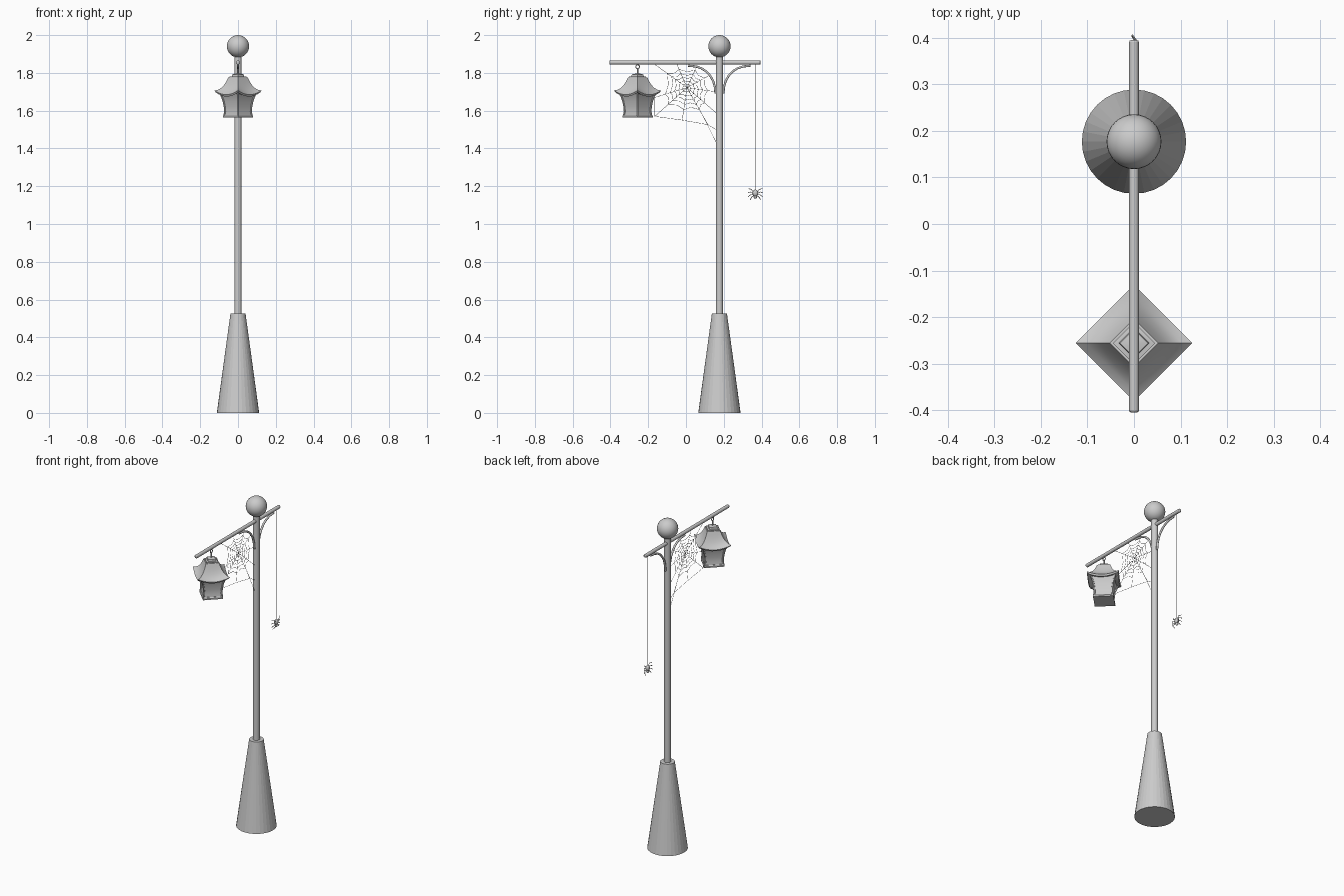
import bpy, bmesh, math
from mathutils import Vector

if "Cube" in bpy.data.objects:
    bpy.data.objects.remove(bpy.data.objects["Cube"])

POLE_Y = 0.177
LAMP_Y = -0.256


def smooth(ob, angle=40):
    bpy.ops.object.select_all(action='DESELECT')
    ob.select_set(True)
    bpy.context.view_layer.objects.active = ob
    bpy.ops.object.shade_smooth_by_angle(angle=math.radians(angle))


def tubes(name, paths, r, res=3, cyclic=False):
    """Round rods along polylines, turned into one mesh."""
    cu = bpy.data.curves.new(name, 'CURVE')
    cu.dimensions = '3D'
    cu.bevel_depth = r
    cu.bevel_resolution = res
    cu.use_fill_caps = True
    for path in paths:
        sp = cu.splines.new('POLY')
        sp.points.add(len(path) - 1)
        for p, co in zip(sp.points, path):
            p.co = (*co, 1)
        sp.use_cyclic_u = cyclic
    ob = bpy.data.objects.new(name, cu)
    bpy.context.collection.objects.link(ob)
    bpy.ops.object.select_all(action='DESELECT')
    ob.select_set(True)
    bpy.context.view_layer.objects.active = ob
    bpy.ops.object.convert(target='MESH')
    ob = bpy.context.object
    ob.name = name
    smooth(ob)
    return ob


def diamond_loft(name, profile, n=8):
    """Four-sided loft; profile rows are (corner radius, z, sag of side middle)."""
    bm = bmesh.new()
    rings = []
    for r, z, sag in profile:
        ring = []
        for i in range(4):
            a, b = (Vector((r * math.cos(k * math.pi / 2), r * math.sin(k * math.pi / 2), z))
                    for k in (i, i + 1))
            for j in range(n):
                t = j / n
                p = a.lerp(b, t)
                p.z -= sag * (1 - (2 * t - 1) ** 2)
                ring.append(bm.verts.new(p + Vector((0, LAMP_Y, 0))))
        rings.append(ring)
    for lo, hi in zip(rings, rings[1:]):
        for i in range(4 * n):
            k = (i + 1) % (4 * n)
            bm.faces.new((lo[i], lo[k], hi[k], hi[i]))
    bm.faces.new(rings[0])
    bm.faces.new(rings[-1])
    bmesh.ops.recalc_face_normals(bm, faces=bm.faces)
    me = bpy.data.meshes.new(name)
    bm.to_mesh(me)
    bm.free()
    ob = bpy.data.objects.new(name, me)
    bpy.context.collection.objects.link(ob)
    smooth(ob, 30)
    return ob


def ball(name, loc, scale, seg=32, rings=16):
    bpy.ops.mesh.primitive_uv_sphere_add(segments=seg, ring_count=rings, radius=1, location=loc)
    ob = bpy.context.object
    ob.name = name
    ob.scale = scale
    smooth(ob)
    return ob


# Post: tapered base, pole, ball finial
bpy.ops.mesh.primitive_cone_add(vertices=32, radius1=0.112, radius2=0.04, depth=0.525,
                                location=(0, POLE_Y, 0.2625))
bpy.context.object.name = "base"
bpy.ops.mesh.primitive_cylinder_add(vertices=32, radius=0.019, depth=1.4, location=(0, POLE_Y, 1.2))
bpy.context.object.name = "pole"
smooth(bpy.context.object)
ball("finial", (0, POLE_Y, 1.941), (0.059,) * 3)

# Crossbar with softened ends
bpy.ops.mesh.primitive_cylinder_add(vertices=20, radius=0.0105, depth=0.8,
                                    location=(0, -0.005, 1.855), rotation=(math.pi / 2, 0, 0))
bar = bpy.context.object
bar.name = "crossbar"
bev = bar.modifiers.new("bevel", 'BEVEL')
bev.width = 0.004
bev.segments = 2
smooth(bar)

# Curved brackets on both sides of the pole
arc = [(.021, 1.69), (.024, 1.725), (.033, 1.757), (.049, 1.785), (.07, 1.808),
       (.095, 1.824), (.125, 1.834), (.165, 1.838)]
tubes("brackets", [[(0, POLE_Y + s * d, z) for d, z in arc] for s in (-1, 1)], 0.006)

# Lantern hook
ring = [(0, LAMP_Y + .01 * math.cos(a * math.pi / 8), 1.833 + .01 * math.sin(a * math.pi / 8))
        for a in range(16)]
tubes("hook_ring", [ring], 0.0025, cyclic=True)
tubes("hook_stem", [[(0, LAMP_Y, 1.785), (0, LAMP_Y, 1.824)]], 0.004)

# Lantern roof, cap, body and foot
diamond_loft("lantern_cap", [(.045, 1.77, 0), (.045, 1.78, 0), (.033, 1.782, 0), (.03, 1.792, 0),
                             (.012, 1.796, 0)], 1)
diamond_loft("lantern_roof", [(.08, 1.69, .005), (.118, 1.697, .022), (.125, 1.707, .022),
                              (.104, 1.711, .014), (.085, 1.723, .007), (.07, 1.741, .003),
                              (.06, 1.758, 0), (.052, 1.775, 0)])
body = [(.078, 1.573), (.073, 1.595), (.075, 1.62), (.081, 1.65), (.09, 1.675), (.1, 1.692)]
diamond_loft("lantern_glass", [(r - .006, z, 0) for r, z in body], 1)
posts = []
for k in range(4):
    c, s = math.cos(k * math.pi / 2), math.sin(k * math.pi / 2)
    posts.append([((r - .004) * c, LAMP_Y + (r - .004) * s, z) for r, z in body])
tubes("lantern_posts", posts, 0.005, 1)
diamond_loft("lantern_foot", [(.08, 1.564, 0), (.08, 1.572, 0), (.074, 1.578, 0)], 1)

# Spider web: spokes to the anchors, sagging rings between the spokes
hub = Vector((0, 0.005, 1.722))
anchors = [Vector((0, y, z)) for y, z in [
    (-.165, 1.845), (-.05, 1.85), (.06, 1.84), (.13, 1.79), (.158, 1.7), (.158, 1.59),
    (.116, 1.526), (-.02, 1.55), (-.165, 1.57), (-.165, 1.67)]]
strands = [[hub, a] for a in anchors]
count = len(anchors)
for f in (.16, .3, .45, .6, .78):
    for i in range(count):
        # uneven reach keeps the rings rounder than the anchor outline
        p, q = (hub + (a - hub) * (f * (0.13 / (a - hub).length) ** 0.5)
                for a in (anchors[i], anchors[(i + 1) % count]))
        strands.append([p, (p + q) / 2 * .9 + hub * .1, q])
strands += [[anchors[6], anchors[7], anchors[8]], [anchors[8], anchors[9]],
            [(0, .07, 1.61), (0, .158, 1.435)], [anchors[6], (0, .158, 1.5)]]
tubes("web", strands, 0.001, 0)

# Hanging spider: thread, body and bent legs
SP = (0.367, 1.16)
tubes("spider_thread", [[(0, SP[0], 1.85), (0, SP[0], 1.17)]], 0.001, 0)
ball("spider_abdomen", (0, SP[0], 1.164), (.011, .015, .018), 16, 10)
ball("spider_head", (0, SP[0], 1.143), (.008, .009, .009), 12, 8)
legs = []
for s in (-1, 1):
    for knee, tip in (((.022, .024), (.036, .027)), ((.026, .01), (.039, .005)),
                      ((.026, -.006), (.038, -.015)), ((.02, -.018), (.027, -.031))):
        legs.append([(0, SP[0], 1.155)] +
                    [(x, SP[0] + s * d, SP[1] + z) for x, (d, z) in ((.006, knee), (-.004, tip))])
tubes("spider_legs", legs, 0.0018, 1)
